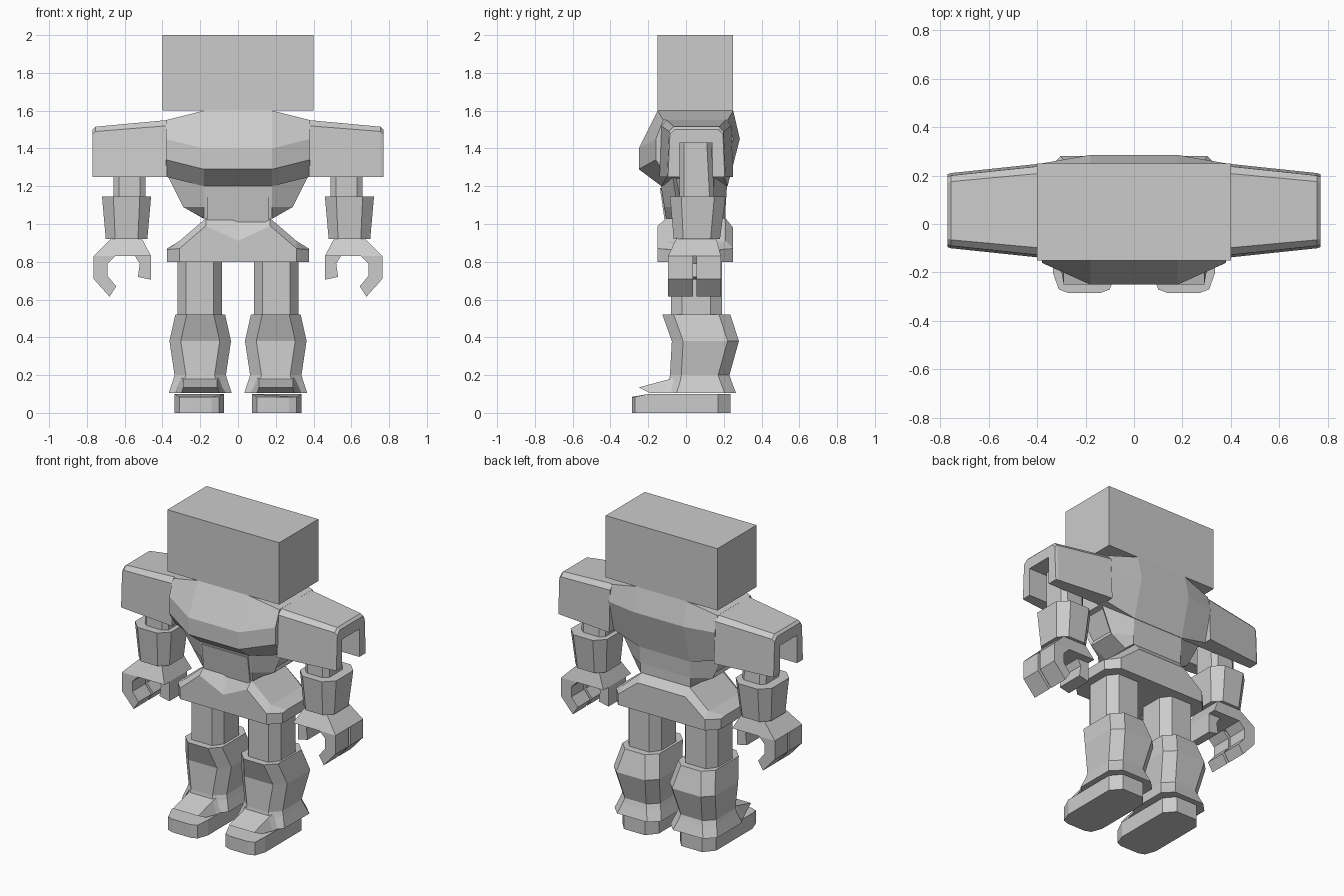
import bpy, bmesh
from mathutils import Vector

cube = bpy.data.objects.get("Cube")
if cube:
    bpy.data.objects.remove(cube, do_unlink=True)

grey = bpy.data.materials.new("plain grey")
grey.use_nodes = True
tone = (0.6, 0.6, 0.6, 1)
grey.diffuse_color = tone
grey.node_tree.nodes["Principled BSDF"].inputs["Base Color"].default_value = tone


def loft(name, rings, mirror=False, inset_sides=False):
    """Skin a stack of equal-length rings, cap both ends, optionally mirror over x."""
    bm = bmesh.new()
    rows = [[bm.verts.new(Vector(p)) for p in ring] for ring in rings]
    n = len(rows[0])
    for a, b in zip(rows, rows[1:]):
        for i in range(n):
            j = (i + 1) % n
            bm.faces.new((a[i], a[j], b[j], b[i]))
    bm.faces.new(rows[0])
    bm.faces.new(rows[-1])
    bmesh.ops.recalc_face_normals(bm, faces=bm.faces)
    if inset_sides:
        sides = [f for f in bm.faces if abs(f.normal.x) > 0.7]
        bmesh.ops.inset_individual(bm, faces=sides, thickness=0.025, depth=-0.015)
    mesh = bpy.data.meshes.new(name)
    bm.to_mesh(mesh)
    bm.free()
    mesh.materials.append(grey)
    obj = bpy.data.objects.new(name, mesh)
    bpy.context.collection.objects.link(obj)
    if mirror:
        obj.modifiers.new("Mirror", 'MIRROR').use_mirror_merge = False
    return obj


def octagon(z, x0, x1, y0, y1, cx, cy):
    """Horizontal rectangle with cut corners."""
    return [(x0 + cx, y0, z), (x1 - cx, y0, z), (x1, y0 + cy, z), (x1, y1 - cy, z),
            (x1 - cx, y1, z), (x0 + cx, y1, z), (x0, y1 - cy, z), (x0, y0 + cy, z)]


def across(x, profile):
    """Place a y-z profile at a given x."""
    return [(x, y, z) for y, z in profile]


def prism(name, outline, y0, y1, mirror=False):
    """Extrude an x-z outline along y."""
    return loft(name, [[(x, y, z) for x, z in outline] for y in (y0, y1)], mirror)


def box(z, x0, x1, y0, y1):
    return [(x0, y0, z), (x1, y0, z), (x1, y1, z), (x0, y1, z)]


# Head block
loft("head", [box(z, -0.4, 0.4, -0.15, 0.25) for z in (1.6, 2.0)])

# Chest: side-to-side loft, narrowing towards the shoulders
mid = [(-0.15, 1.6), (-0.25, 1.4), (-0.25, 1.29), (-0.13, 1.2),
       (0.22, 1.2), (0.285, 1.45), (0.25, 1.6)]
end = [(-0.12, 1.55), (-0.16, 1.45), (-0.16, 1.34), (-0.1, 1.25),
       (0.2, 1.25), (0.25, 1.45), (0.22, 1.55)]
loft("chest", [across(-0.38, end), across(-0.18, mid), across(0.18, mid), across(0.38, end)])

# Waist with recessed side panels
waist = []
for z, hx, front, back in ((1.25, 0.37, -0.14, 0.22), (1.09, 0.29, -0.115, 0.21),
                           (1.03, 0.185, -0.105, 0.21)):
    waist.append(octagon(z, -hx, hx, front, back, hx - 0.18, 0.07))
loft("waist", waist, inset_sides=True)

# Thin belly plate
loft("belly_plate", [box(1.19, -0.165, 0.165, -0.138, -0.12),
                     box(1.01, -0.165, 0.165, -0.112, -0.09)])

# Pelvis: flared hips with a V notch in the front
hips = []
for x, front, back, lip, ridge in ((0, -0.15, 0.25, 0.91, 1.03), (0.17, -0.15, 0.25, 0.99, 1.03),
                                   (0.31, -0.15, 0.25, 0.87, 0.91), (0.375, -0.08, 0.18, 0.865, 0.87)):
    rear = 0.98 if x < 0.2 else lip
    hips.append(across(x, [(front, 0.8), (front, lip), (front + 0.045, ridge),
                           (back - 0.04, ridge), (back, rear), (back, 0.8)]))
flipped = [[(-x, y, z) for x, y, z in ring] for ring in hips[:0:-1]]
loft("pelvis", flipped + hips)


# Shoulder guards: arch-shaped shells open underneath and on the outside
def arch(x, y0, y1, top, cut):
    a, b, base, roof = -0.035, 0.14, 1.25, 1.43
    return across(x, [(y0 - 0.01, base), (y0, top - cut), (y0 + cut, top), (y1 - cut, top),
                      (y1, top - cut), (y1 + 0.01, base), (b, base), (b, roof),
                      (a, roof), (a, base)])


loft("shoulder_guard", [arch(0.375, -0.13, 0.24, 1.55, 0.03),
                        arch(0.755, -0.09, 0.2, 1.515, 0.025),
                        arch(0.77, -0.085, 0.195, 1.5, 0.025)], True)

# Arms
loft("upper_arm", [octagon(1.43, 0.49, 0.66, -0.035, 0.135, 0.03, 0.025),
                   octagon(1.13, 0.49, 0.66, -0.035, 0.15, 0.03, 0.025)], True)
loft("forearm", [octagon(1.145, 0.46, 0.72, -0.085, 0.21, 0.06, 0.06),
                 octagon(0.92, 0.48, 0.7, -0.065, 0.18, 0.05, 0.05)], True)

# Claw hands: palm, split outer finger and inner thumb
loft("palm", [box(0.925, 0.51, 0.67, -0.05, 0.16),
              box(0.83, 0.46, 0.765, -0.095, 0.185)], True)
finger = [(0.765, 0.83), (0.765, 0.71), (0.68, 0.615), (0.645, 0.67),
          (0.69, 0.725), (0.69, 0.79), (0.65, 0.83)]
thumb = [(0.545, 0.83), (0.52, 0.79), (0.53, 0.72), (0.46, 0.705), (0.46, 0.83)]
prism("front_finger", finger, -0.095, 0.038, True)
prism("back_finger", finger, 0.055, 0.185, True)
prism("thumb", thumb, -0.045, 0.135, True)

# Legs
loft("thigh", [octagon(z, 0.085, 0.32, -0.08, 0.19, 0.045, 0.06) for z in (0.82, 0.5)], True)
shin = []
for z, half, front, back in ((0.52, 0.132, -0.125, 0.235), (0.38, 0.163, -0.075, 0.28),
                             (0.2, 0.136, -0.085, 0.23), (0.17, 0.145, -0.09, 0.24),
                             (0.105, 0.167, -0.11, 0.265)):
    shin.append(octagon(z, 0.2 - half, 0.2 + half, front, back, 0.06, 0.06))
loft("shin", shin, True)

# Toe flap over the foot
loft("toe_flap", [
    [(0.1, -0.06, 0.19), (0.3, -0.06, 0.19), (0.34, -0.06, 0.105), (0.06, -0.06, 0.105)],
    [(0.11, -0.1, 0.175), (0.29, -0.1, 0.175), (0.33, -0.12, 0.105), (0.07, -0.12, 0.105)],
    [(0.11, -0.25, 0.135), (0.29, -0.25, 0.135), (0.3, -0.19, 0.105), (0.1, -0.19, 0.105)]], True)

# Feet: rounded toe, top dipping towards the front
sole = [(0.1, -0.27), (0.14, -0.285), (0.27, -0.285), (0.31, -0.27), (0.335, -0.2),
        (0.335, 0.17), (0.28, 0.235), (0.13, 0.235), (0.075, 0.17), (0.075, -0.2)]
loft("foot", [[(x, y, 0) for x, y in sole],
              [(x, y, 0.085 if y < -0.25 else 0.1) for x, y in sole]], True)
